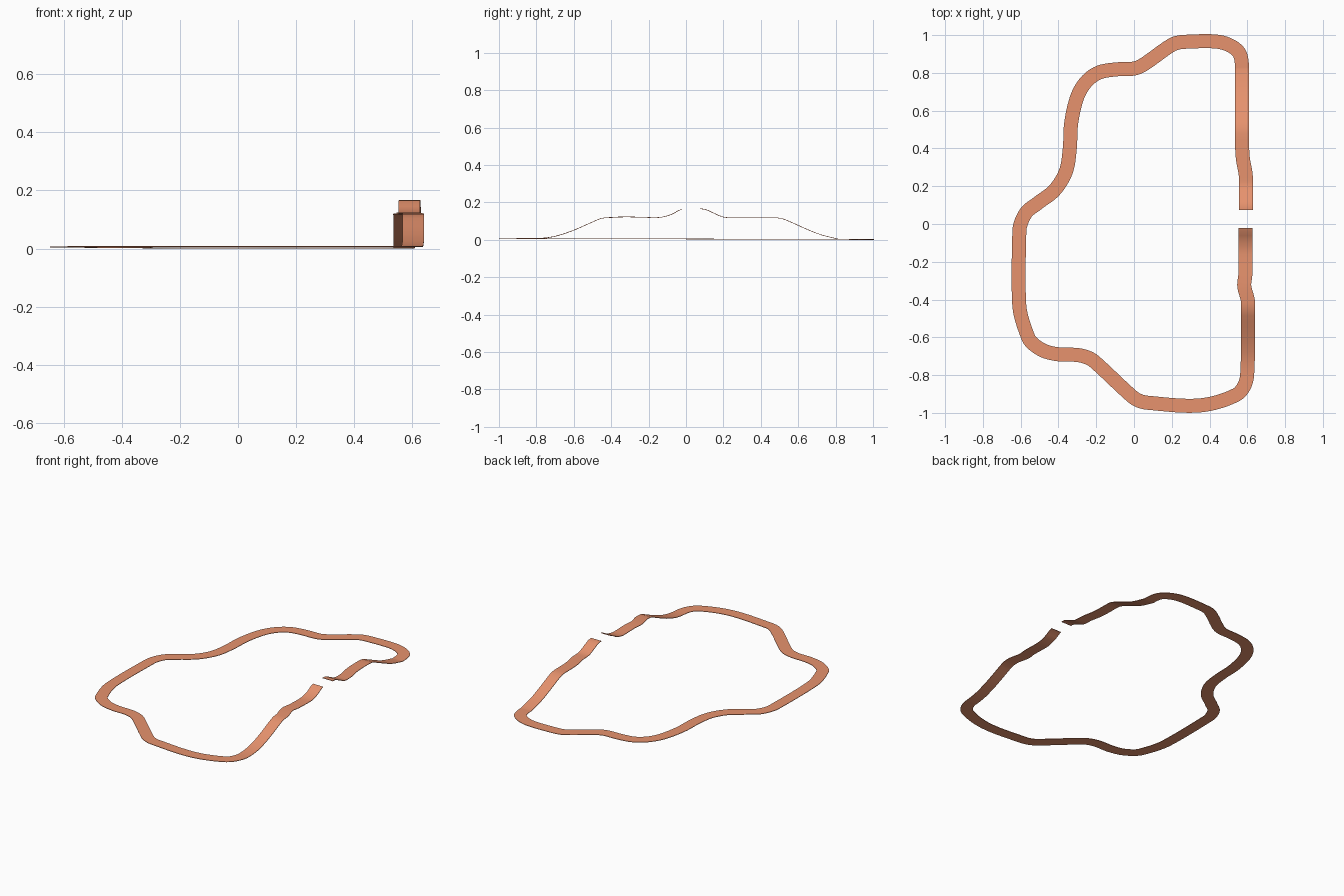
import bpy, bmesh
from mathutils import Vector

if "Cube" in bpy.data.objects:
    bpy.data.objects.remove(bpy.data.objects["Cube"])

WIDTH = 0.074

# Plan of the track centre line, from one side of the gap round to the other
PLAN = [(.592, .075), (.592, .25), (.576, .35), (.572, .45), (.572, .82),
        (.55, .915), (.45, .964), (.28, .965), (.2, .948), (.06, .85), (0, .823),
        (-.1, .818), (-.19, .8), (-.26, .745), (-.305, .66), (-.333, .53),
        (-.34, .4), (-.36, .28), (-.42, .18), (-.51, .11), (-.575, .055),
        (-.607, -.04), (-.608, -.42), (-.56, -.6), (-.49, -.665), (-.4, -.69),
        (-.29, -.695), (-.21, -.728), (-.01, -.913), (.07, -.946), (.34, -.961),
        (.54, -.905), (.599, -.8), (.604, -.42), (.584, -.33), (.59, -.26), (.59, -.02)]

# Height of the ramps along the jump side, as (y, rise)
RISE = [(-.78, 0), (-.7, .012), (-.6, .045), (-.46, .107), (-.43, .112),
        (-.32, .117), (-.15, .114), (-.08, .13), (-.02, .159), (.075, .161),
        (.11, .156), (.18, .124), (.22, .115), (.49, .115), (.53, .105),
        (.7, .032), (.82, 0)]


def smooth_path(points, steps=12):
    """Hermite spline through the points; long spans dominate, so they stay straight."""
    pts = [Vector(p) for p in points]
    d = [(b - a).length for a, b in zip(pts, pts[1:])]
    s = [(b - a) / l for a, b, l in zip(pts, pts[1:], d)]
    w = [l ** 2 for l in d]
    tan = [s[0]] + [(s[i] * w[i] + s[i + 1] * w[i + 1]) / (w[i] + w[i + 1])
                    for i in range(len(s) - 1)] + [s[-1]]
    out = []
    for i, l in enumerate(d):
        for k in range(steps):
            t = k / steps
            e = t * t * (3 - 2 * t)
            out.append(pts[i].lerp(pts[i + 1], e)
                       + tan[i] * l * t * (1 - t) ** 2
                       - tan[i + 1] * l * t * t * (1 - t))
    return out + [pts[-1]]


PROFILE = smooth_path(RISE)


def height(p):
    """Gently tilted base, plus the ramps on the jump side."""
    base = 0.003 * (1 - p.y)
    if p.x > 0.5:
        for a, b in zip(PROFILE, PROFILE[1:]):
            if a.x <= p.y <= b.x:
                return base + a.y + (b.y - a.y) * (p.y - a.x) / (b.x - a.x)
    return base


# Track surface: a thin open ribbon swept level along the centre line
line = smooth_path(PLAN)
bm = bmesh.new()
rows = []
for i, p in enumerate(line):
    t = line[min(i + 1, len(line) - 1)] - line[max(i - 1, 0)]
    side = Vector((-t.y, t.x)).normalized() * WIDTH / 2
    z = height(p)
    rows.append([bm.verts.new((*(p + side), z)), bm.verts.new((*(p - side), z))])
for a, b in zip(rows, rows[1:]):
    f = bm.faces.new((a[0], a[1], b[1], b[0]))
    f.normal_update()
    if f.normal.z < 0:
        f.normal_flip()
mesh = bpy.data.meshes.new("track_ribbon")
bm.to_mesh(mesh)
bm.free()
track = bpy.data.objects.new("track_ribbon", mesh)
bpy.context.collection.objects.link(track)

# Slight thickness, growing upward from the underside
solid = track.modifiers.new("thickness", 'SOLIDIFY')
solid.thickness = 0.003
solid.offset = 1
bpy.context.view_layer.objects.active = track
track.select_set(True)
bpy.ops.object.modifier_apply(modifier=solid.name)
bpy.ops.object.shade_smooth_by_angle()

# Clay-orange colour
mat = bpy.data.materials.new("clay_orange")
mat.diffuse_color = (0.8, 0.29, 0.155, 1)
mat.use_nodes = True
mat.node_tree.nodes["Principled BSDF"].inputs["Base Color"].default_value = mat.diffuse_color
mesh.materials.append(mat)
